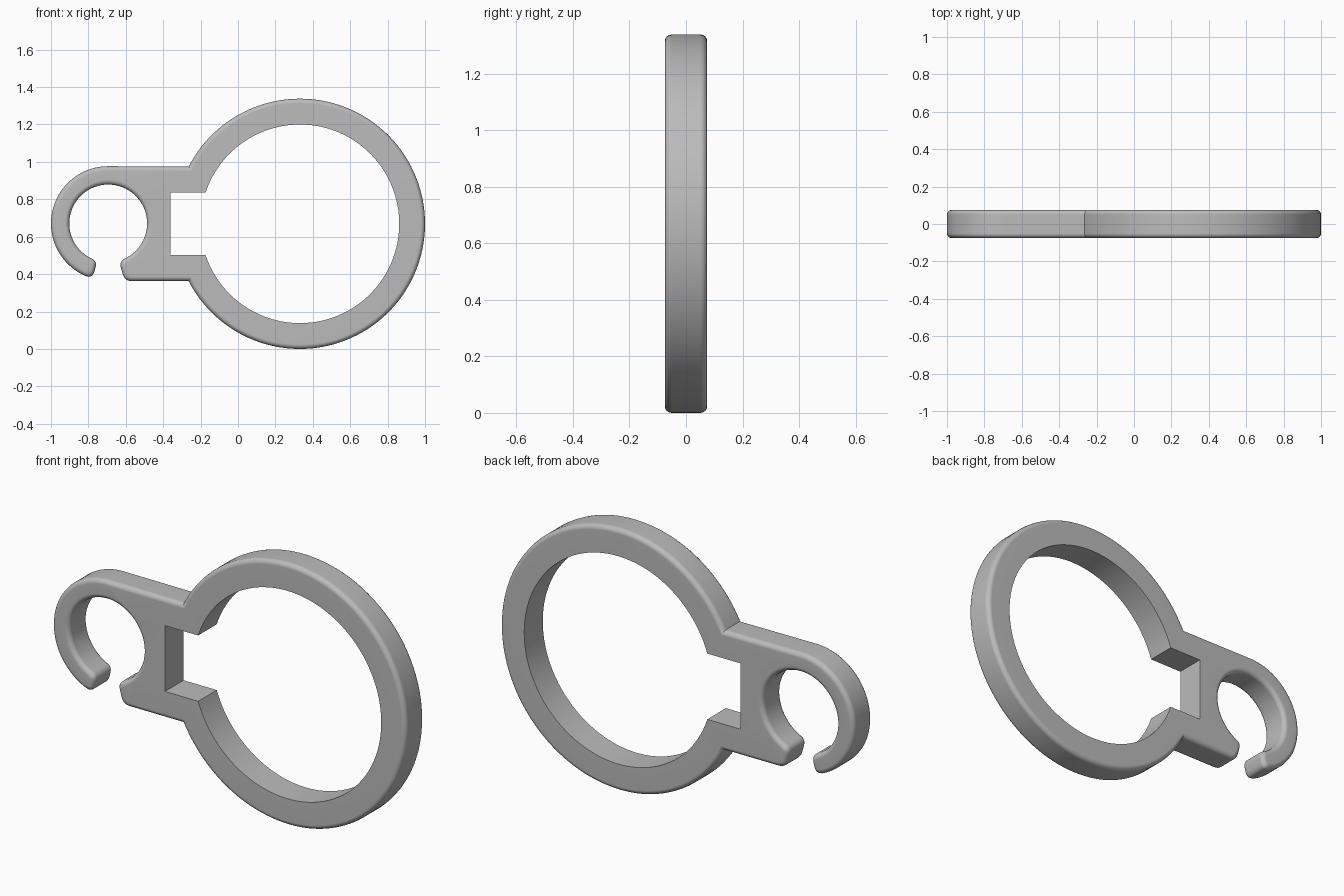
import bpy
import bmesh
from math import radians, degrees, sin, cos, asin, pi
from mathutils import Vector

cube = bpy.data.objects.get("Cube")
if cube:
    bpy.data.objects.remove(cube)

HALF = 0.075          # half thickness
ROUND = 0.024         # edge rounding radius
STEPS = 4             # rounding segments
MID = 0.669           # height of both circle centres
RING, RING_R, BORE_R = Vector((0.331, MID)), 0.669, 0.531
HOOK, HOOK_R, GRIP_R = Vector((-0.694, MID + 0.002)), 0.306, 0.208
ARM = 0.306           # half height of the connecting arm
GAP = 16              # half angle of the hook opening
LEG = 0.038           # length of the softened corners


def polar(c, r, deg):
    return c + r * Vector((cos(radians(deg)), sin(radians(deg))))


def arc(c, r, a, b, n):
    return [polar(c, r, a + (b - a) * i / n) for i in range(n + 1)]


def soft(p, corner, q, n=6):
    """Rounded corner between p and q, without its end points."""
    ts = [i / n for i in range(1, n)]
    return [(1 - t) ** 2 * p + 2 * t * (1 - t) * corner + t * t * q for t in ts]


def inset(loop, d):
    """Mitred inward offset of a counter-clockwise loop."""
    out = []
    for i, p in enumerate(loop):
        a = (p - loop[i - 1]).normalized()
        b = (loop[(i + 1) % len(loop)] - p).normalized()
        na, nb = Vector((-a.y, a.x)), Vector((-b.y, b.x))
        out.append(p + (na + nb) * d / (1 + na.dot(nb)))
    return out


# Outer outline: ring, arm, hook, opening
join = 180 - degrees(asin(ARM / RING_R))
left, right = 270 - GAP, 270 + GAP
outline = arc(RING, RING_R, -join, join, 112)
outer_end = left - degrees(LEG / HOOK_R)
outline += arc(HOOK, HOOK_R, 90, outer_end, 40)
tip_out, tip_in = polar(HOOK, HOOK_R - LEG, left), polar(HOOK, GRIP_R + LEG, left)
outline += soft(outline[-1], polar(HOOK, HOOK_R, left), tip_out) + [tip_out, tip_in]
trim = degrees(LEG / GRIP_R)
grip = arc(HOOK, GRIP_R, left - trim, right - 360 + trim, 56)
outline += soft(tip_in, polar(HOOK, GRIP_R, left), grip[0]) + grip
lip_in = polar(HOOK, GRIP_R + LEG, right)
outline += soft(grip[-1], polar(HOOK, GRIP_R, right), lip_in) + [lip_in]
heel_r = (HOOK.y - MID + ARM) / cos(radians(GAP))
heel = polar(HOOK, heel_r, right)
lip_out, base = polar(HOOK, heel_r - LEG, right), heel + Vector((LEG, 0))
outline += [lip_out] + soft(lip_out, heel, base) + [base]

# Large opening with its square notch
NOTCH_X, NOTCH_H = -0.36, 0.168
mouth = 180 - degrees(asin(NOTCH_H / BORE_R))
opening = arc(RING, BORE_R, -mouth, mouth, 96)
opening += [Vector((NOTCH_X, MID + NOTCH_H)), Vector((NOTCH_X, MID - NOTCH_H))]

bm = bmesh.new()


def add_loop(points, y):
    return [bm.verts.new((p.x, y, p.y)) for p in points]


def bridge(rows):
    for a, b in zip(rows, rows[1:]):
        for i in range(len(a)):
            j = (i + 1) % len(a)
            bm.faces.new((a[i], a[j], b[j], b[i]))


def loop_edges(row):
    return [bm.edges.get((row[i - 1], row[i])) for i in range(len(row))]


# Rounded outer wall and plain inner wall
profile = []
for side in (-1, 1):
    turns = [pi / 2 * i / STEPS for i in range(STEPS + 1)]
    part = [(ROUND * (1 - sin(t)), side * (HALF - ROUND + ROUND * cos(t))) for t in turns]
    profile += part if side < 0 else part[::-1]
rows = [add_loop(inset(outline, d), y) for d, y in profile]
bridge(rows)
bore = [add_loop(opening, y) for y in (HALF, -HALF)]
bridge(bore)

# Flat front and back faces
for outer, inner, y in ((rows[0], bore[1], -1), (rows[-1], bore[0], 1)):
    bmesh.ops.triangle_fill(bm, use_beauty=True, normal=(0, y, 0),
                            edges=loop_edges(outer) + loop_edges(inner))
bmesh.ops.recalc_face_normals(bm, faces=bm.faces)

mesh = bpy.data.meshes.new("ring_clip")
bm.to_mesh(mesh)
bm.free()
clip = bpy.data.objects.new("ring_clip", mesh)
bpy.context.collection.objects.link(clip)

# Plain grey material
grey = bpy.data.materials.new("grey")
grey.use_nodes = True
colour = (0.5, 0.5, 0.5, 1)
grey.diffuse_color = colour
grey.node_tree.nodes["Principled BSDF"].inputs["Base Color"].default_value = colour
mesh.materials.append(grey)

# Smooth curves, crisp corners, flat caps
bpy.ops.object.select_all(action='DESELECT')
clip.select_set(True)
bpy.context.view_layer.objects.active = clip
bpy.ops.object.shade_smooth_by_angle(angle=radians(30))
weighted = clip.modifiers.new("flat_caps", 'WEIGHTED_NORMAL')
weighted.keep_sharp = True
